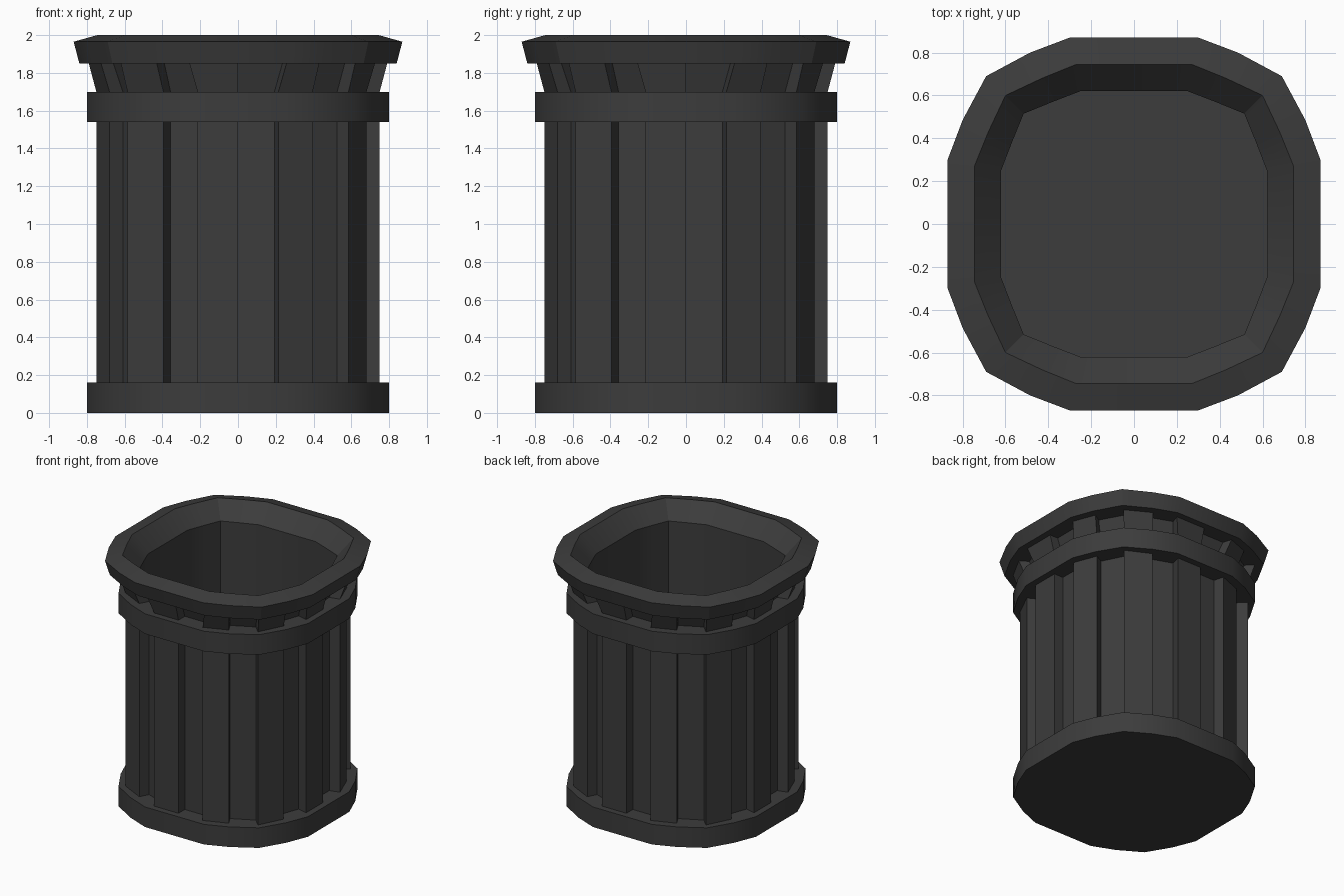
import bpy
import bmesh
import math

if "Cube" in bpy.data.objects:
    bpy.data.objects.remove(bpy.data.objects["Cube"])

metal = bpy.data.materials.new("dark_grey_metal")
metal.diffuse_color = (0.045, 0.045, 0.045, 1)
metal.use_nodes = True
metal.node_tree.nodes["Principled BSDF"].inputs["Base Color"].default_value = metal.diffuse_color


def plan(mid, bend, end):
    """Rounded-square outline of 24 points from one eighth: flat edge, bend, corner."""
    eighth = [(0, mid[1]), mid, bend, (end, end)]
    quarter = [(x, -y) for x, y in eighth] + [(y, -x) for x, y in (bend, mid)]
    pts = []
    for _ in range(4):
        pts += quarter
        quarter = [(-y, x) for x, y in quarter]
    return pts


def flutes(outer, inner):
    """Alternate raised ribs and sunken grooves around the outline."""
    pts = []
    for k, (o, i) in enumerate(zip(outer, inner)):
        pts += [o, i] if k % 2 == 0 else [i, o]
    return pts


def loft(name, sections, cap_bottom=False, cap_top=False):
    """Skin a stack of (outline, height) sections."""
    bm = bmesh.new()
    rows = [[bm.verts.new((x, y, z)) for x, y in pts] for pts, z in sections]
    for a, b in zip(rows, rows[1:]):
        for i in range(len(a)):
            j = (i + 1) % len(a)
            bm.faces.new((a[i], a[j], b[j], b[i]))
    if cap_bottom:
        bm.faces.new(rows[0][::-1])
    if cap_top:
        bm.faces.new(rows[-1])
    mesh = bpy.data.meshes.new(name)
    bm.to_mesh(mesh)
    bm.free()
    mesh.materials.append(metal)
    obj = bpy.data.objects.new(name, mesh)
    bpy.context.collection.objects.link(obj)
    bpy.ops.object.select_all(action='DESELECT')
    obj.select_set(True)
    bpy.context.view_layer.objects.active = obj
    bpy.ops.object.shade_smooth_by_angle(angle=math.radians(30))
    return obj


# Outlines
band = plan((0.26, 0.80), (0.435, 0.73), 0.62)
rib = plan((0.214, 0.75), (0.395, 0.68), 0.585)
groove = plan((0.193, 0.67), (0.357, 0.61), 0.525)
neck_rib = plan((0.257, 0.79), (0.43, 0.725), 0.62)
neck_groove = plan((0.235, 0.72), (0.39, 0.66), 0.565)
lip_low = plan((0.29, 0.84), (0.465, 0.775), 0.665)
lip_wide = plan((0.30, 0.87), (0.485, 0.80), 0.69)
lip_top = plan((0.27, 0.745), (0.43, 0.68), 0.60)
liner = plan((0.25, 0.62), (0.38, 0.57), 0.515)

# Base, whose top is also the floor inside
loft("base_band", [(band, 0), (band, 0.16)], True, True)

# Fluted wall
fluted = flutes(rib, groove)
loft("fluted_wall", [(fluted, 0.16), (fluted, 1.54)])

# Upper band, open in the middle
loft("upper_band", [(liner, 1.54), (band, 1.54), (band, 1.70), (liner, 1.70)])

# Flared neck with ribs continuing from the wall
loft("flared_neck", [(fluted, 1.70), (flutes(neck_rib, neck_groove), 1.85)])

# Rolled lip running into the inner lining
loft("lip_and_lining", [(liner, 1.85), (lip_low, 1.85), (lip_wide, 1.965),
                        (lip_top, 2.0), (liner, 1.87), (liner, 0.16)])
